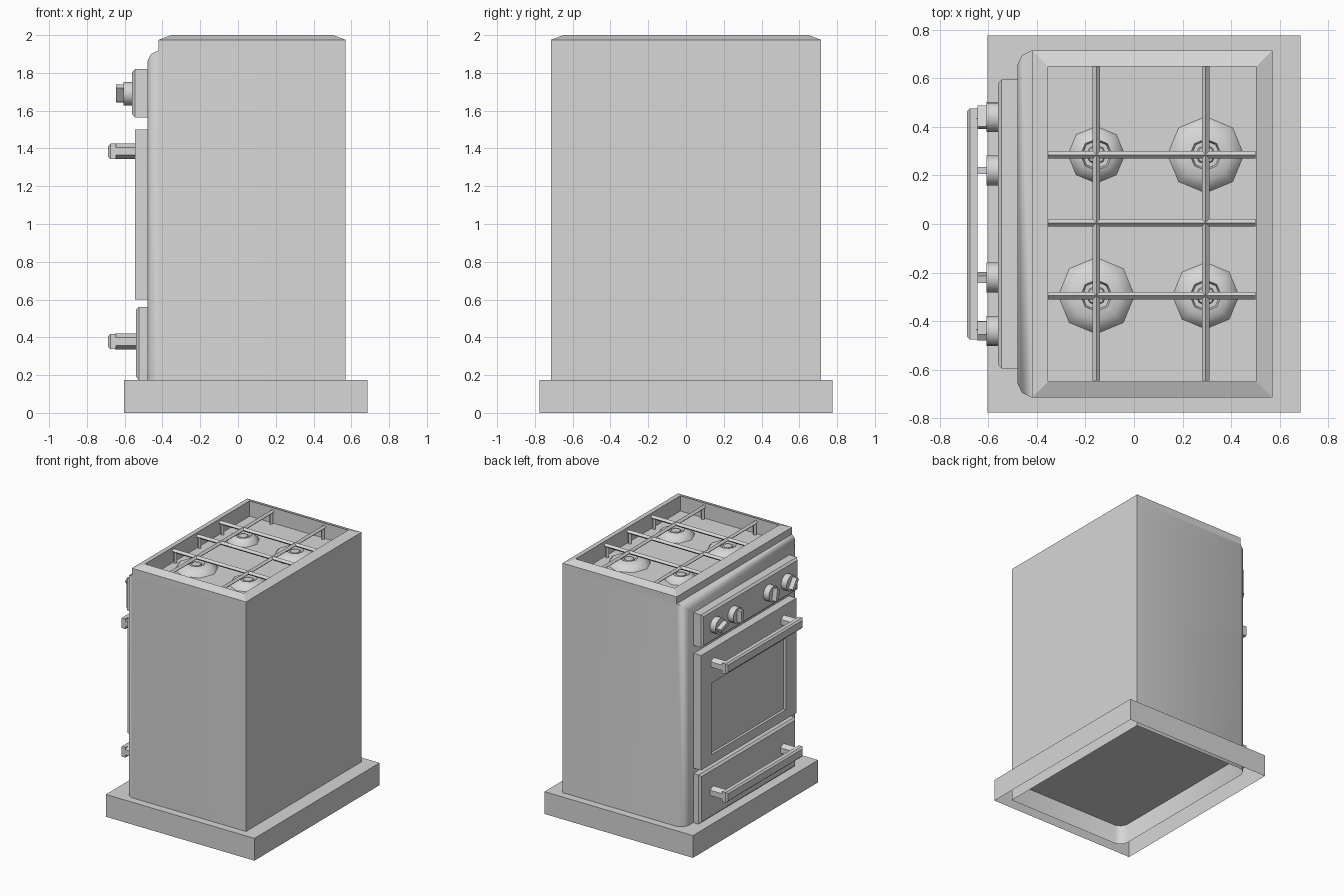
import bpy, bmesh
from math import radians, pi
from mathutils import Matrix, Vector

old = bpy.data.objects.get("Cube")
if old:
    bpy.data.objects.remove(old)

GREY = (0.68, 0.68, 0.68, 1)
mat = bpy.data.materials.new("plain grey")
mat.use_nodes = True
mat.diffuse_color = GREY
mat.node_tree.nodes["Principled BSDF"].inputs["Base Color"].default_value = GREY


def finish(bm, name, smooth=None):
    """Turn a bmesh into a named object, smoothing below the given angle."""
    me = bpy.data.meshes.new(name)
    bm.to_mesh(me)
    bm.free()
    me.materials.append(mat)
    if smooth:
        for p in me.polygons:
            p.use_smooth = True
        me.set_sharp_from_angle(angle=radians(smooth))
    ob = bpy.data.objects.new(name, me)
    bpy.context.collection.objects.link(ob)


def add_box(bm, x, y, z, turn=0):
    """Box from (min, max) ranges, optionally turned about its x axis."""
    mid = Vector([(a + b) / 2 for a, b in (x, y, z)])
    size = [b - a for a, b in (x, y, z)]
    m = Matrix.Translation(mid) @ Matrix.Rotation(turn, 4, 'X') @ Matrix.Diagonal((*size, 1))
    bmesh.ops.create_cube(bm, size=1, matrix=m)
    bm.normal_update()


def add_rod(bm, a, b, r, sides):
    """Prism or cylinder between two points."""
    a, b = Vector(a), Vector(b)
    d = b - a
    m = Matrix.Translation((a + b) / 2) @ d.to_track_quat('Z', 'Y').to_matrix().to_4x4()
    bmesh.ops.create_cone(bm, cap_ends=True, segments=sides, radius1=r, radius2=r,
                          depth=d.length, matrix=m)


def face_to(bm, axis):
    """Largest face looking along an axis."""
    return max(bm.faces, key=lambda f: f.normal.dot(Vector(axis)) * f.calc_area())


def remove(bm, *faces):
    bmesh.ops.delete(bm, geom=faces, context='FACES_ONLY')


def sink(bm, face, vec):
    """Move a face along a vector, leaving walls behind it."""
    new = bmesh.ops.extrude_face_region(bm, geom=[face])["geom"]
    bmesh.ops.translate(bm, vec=vec, verts=[v for v in new if isinstance(v, bmesh.types.BMVert)])
    if face.is_valid:
        remove(bm, face)


def chamfer_front(bm, x, size):
    edges = [e for e in bm.edges if all(v.co.x < x + 0.01 for v in e.verts)]
    bmesh.ops.bevel(bm, geom=edges, offset=size, segments=1, profile=0.5, affect='EDGES')


FRONT, BACK, HALF, ROUND, BASE_Z = -0.48, 0.57, 0.715, 0.06, 0.175
SHOULDER, HOB = 1.92, 1.88

# Body: shell open at top and bottom, with rounded front edges
bm = bmesh.new()
add_box(bm, (FRONT, BACK), (-HALF, HALF), (0.02, SHOULDER))
edges = [e for e in bm.edges if all(v.co.x < 0 for v in e.verts)
         and any(v.co.z > 1 for v in e.verts)]
bmesh.ops.bevel(bm, geom=edges, offset=ROUND, segments=2, profile=0.45, affect='EDGES')
bm.normal_update()
remove(bm, face_to(bm, (0, 0, 1)), face_to(bm, (0, 0, -1)))
finish(bm, "body", 50)

# Hob: sloping rim around a sunken tray
bm = bmesh.new()
add_box(bm, (FRONT + ROUND, BACK), (-HALF, HALF), (SHOULDER, 1.975))
remove(bm, face_to(bm, (0, 0, -1)))
top = face_to(bm, (0, 0, 1))
bmesh.ops.inset_region(bm, faces=[top], thickness=0.067, use_even_offset=True)
bmesh.ops.translate(bm, verts=top.verts[:], vec=(0, 0, 0.025))
sink(bm, top, (0, 0, HOB - 2))
finish(bm, "hob")

# Plinth: hollow, open underneath
bm = bmesh.new()
add_box(bm, (-0.603, 0.685), (-0.775, 0.775), (0, BASE_Z))
remove(bm, face_to(bm, (0, 0, -1)))
finish(bm, "plinth")

# Control panel and drawer front with chamfered front edges
for name, x, z in (("control_panel", -0.56, (1.565, 1.82)), ("drawer_front", -0.54, (BASE_Z, 0.56))):
    bm = bmesh.new()
    add_box(bm, (x, FRONT), (-0.595, 0.595), z)
    chamfer_front(bm, x, 0.015)
    finish(bm, name)

# Oven door with a recessed window
bm = bmesh.new()
add_box(bm, (-0.545, FRONT), (-0.59, 0.59), (0.6, 1.5))
pane = face_to(bm, (-1, 0, 0))
bmesh.ops.inset_region(bm, faces=[pane], thickness=0.1)
for v in pane.verts:
    v.co.y = 0.46 if v.co.y > 0 else -0.46
    v.co.z = 1.235 if v.co.z > 1 else 0.675
sink(bm, pane, (0.02, 0, 0))
finish(bm, "oven_door")

# Handles: chamfered bar on two six-sided end posts
for name, z in (("door_handle", 1.385), ("drawer_handle", 0.377)):
    bm = bmesh.new()
    add_box(bm, (-0.688, -0.645), (-0.475, 0.475), (z - 0.04, z + 0.04))
    chamfer_front(bm, -0.688, 0.012)
    for y in (-0.435, 0.435):
        add_rod(bm, (-0.65, y, z), (-0.53, y, z), 0.042, 6)
    finish(bm, name)

# Knobs, each with a grip turned to its own setting
for i, (y, turn) in enumerate(((0.44, 70), (0.22, 0), (-0.22, 10), (-0.44, 35))):
    bm = bmesh.new()
    add_rod(bm, (-0.55, y, 1.69), (-0.607, y, 1.69), 0.062, 16)
    add_box(bm, (-0.645, -0.6), (y - 0.015, y + 0.015), (1.645, 1.737), radians(turn))
    finish(bm, f"knob_{i + 1}", 40)

# Burners: eight-sided domes with a dished centre and cap
for i, (x, y, r) in enumerate(((-0.155, 0.285, 0.117), (0.295, 0.285, 0.157),
                               (-0.155, -0.295, 0.157), (0.295, -0.295, 0.137))):
    bm = bmesh.new()
    profile = [(r, 0), (r * 0.88, 0.025), (r * 0.68, 0.042), (0.065, 0.048),
               (0.058, 0.025), (0.04, 0.025), (0.035, 0.04), (0, 0.042)]
    vs = [bm.verts.new((x + a, y, HOB + h)) for a, h in profile]
    es = [bm.edges.new(p) for p in zip(vs, vs[1:])]
    bmesh.ops.spin(bm, geom=vs + es, cent=(x, y, 0), axis=(0, 0, 1), angle=2 * pi, steps=8)
    bmesh.ops.remove_doubles(bm, verts=bm.verts, dist=0.0005)
    bmesh.ops.recalc_face_normals(bm, faces=bm.faces)
    if sum(f.normal.z for f in bm.faces) < 0:
        bmesh.ops.reverse_faces(bm, faces=bm.faces)
    finish(bm, f"burner_{i + 1}", 50)

# Pan support: crossing bars with short legs at the ends
bm = bmesh.new()
Z = 1.97
bars = [((-0.353, y), (0.5, y)) for y in (-0.295, 0.005, 0.285)]
bars += [((x, -0.645), (x, 0.648)) for x in (-0.155, 0.295)]
for a, b in bars:
    add_rod(bm, (*a, Z), (*b, Z), 0.016, 4)
    d = (Vector(b) - Vector(a)).normalized() * 0.016
    for end in (Vector(a) + d, Vector(b) - d):
        add_rod(bm, (*end, HOB), (*end, Z), 0.014, 4)
finish(bm, "pan_support")
